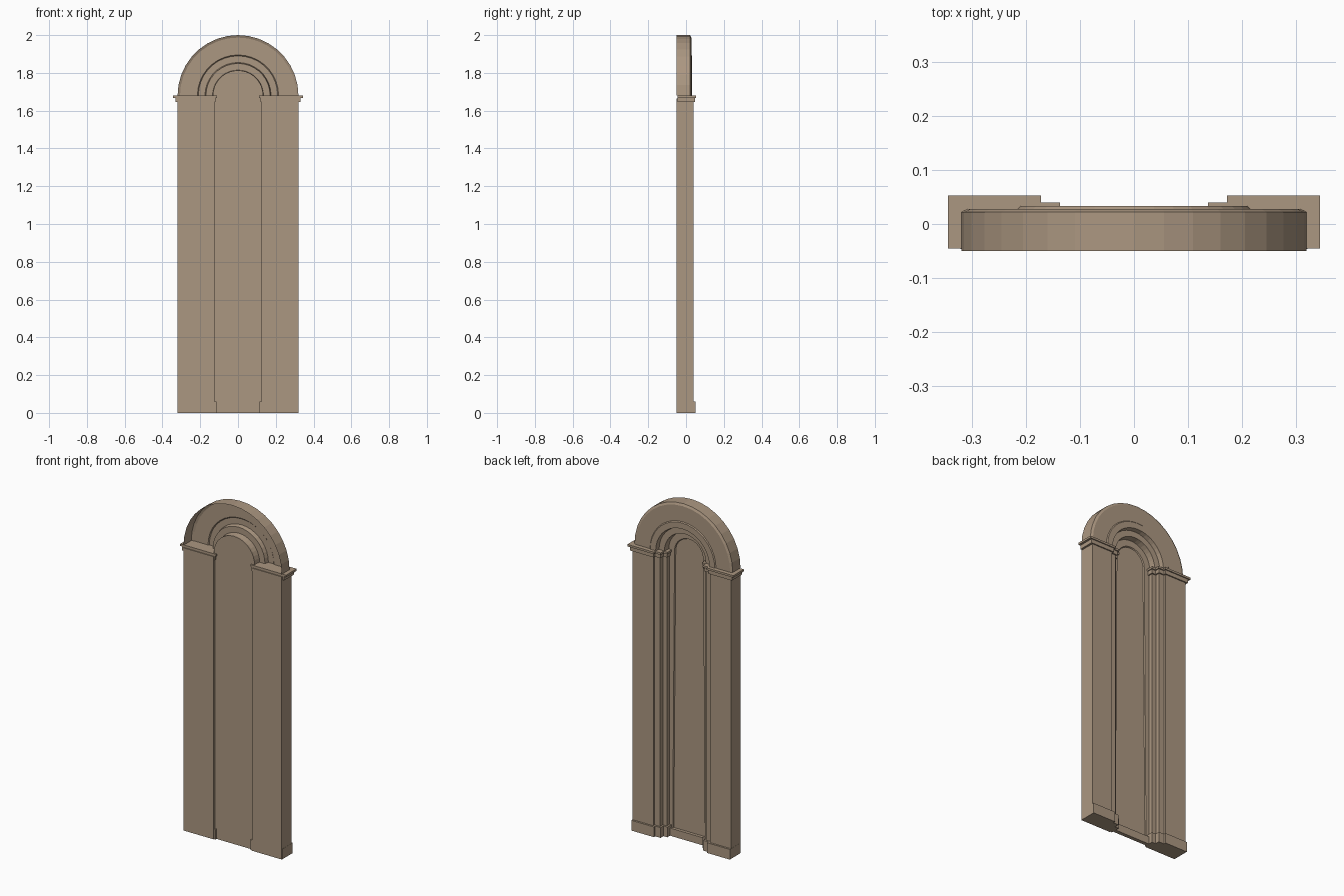
import bpy, bmesh, math

if "Cube" in bpy.data.objects:
    bpy.data.objects.remove(bpy.data.objects["Cube"])

SPRING = 1.68   # height where the arch starts
SEGS = 18
FRONT = -0.05

stone = bpy.data.materials.new("stone")
stone.diffuse_color = (0.41, 0.31, 0.22, 1)
stone.use_nodes = True
stone.node_tree.nodes["Principled BSDF"].inputs["Base Color"].default_value = stone.diffuse_color


def finish(bm, name):
    me = bpy.data.meshes.new(name)
    bm.to_mesh(me)
    bm.free()
    me.materials.append(stone)
    ob = bpy.data.objects.new(name, me)
    bpy.context.collection.objects.link(ob)
    return ob


def prism(name, plan, z0, z1, side):
    """Closed vertical prism from an xy plan, mirrored by side."""
    bm = bmesh.new()
    f = bm.faces.new([bm.verts.new((side * x, y, z0)) for x, y in plan])
    ext = bmesh.ops.extrude_face_region(bm, geom=[f])["geom"]
    bmesh.ops.translate(bm, vec=(0, 0, z1 - z0),
                        verts=[v for v in ext if isinstance(v, bmesh.types.BMVert)])
    bmesh.ops.recalc_face_normals(bm, faces=bm.faces[:])
    return finish(bm, name)


def stepped_plan(inner, outer, front):
    """Stepped pier plan, grown by inner (steps) and outer (flank)."""
    a, b = inner, 0.32 + outer
    return [(b, front), (b, 0.04 + a), (0.185 - a, 0.04 + a), (0.185 - a, 0.027 + a),
            (0.15 - a, 0.027 + a), (0.15 - a, a), (0.125 - a, a), (0.125 - a, front)]


# piers with plinths and two-tier capitals
for side, tag in ((-1, "left"), (1, "right")):
    prism(f"pier_{tag}", stepped_plan(0, 0, FRONT), 0, 1.665, side)
    prism(f"plinth_{tag}", stepped_plan(0.011, 0.001, -0.046), 0, 0.06, side)
    prism(f"capital_lower_{tag}", stepped_plan(0.007, 0.012, -0.045), 1.645, 1.668, side)
    prism(f"capital_upper_{tag}", stepped_plan(0.013, 0.025, -0.045), 1.668, SPRING, side)

# arch: open-backed moulded shell, profile as (radius, y)
profile = [(0.32, FRONT), (0.32, 0.022), (0.307, 0.028), (0.215, 0.028), (0.21, 0.033),
           (0.175, 0.033), (0.17, 0.008), (0.135, 0.008), (0.13, -0.03)]
bm = bmesh.new()
rows = []
for i in range(SEGS + 1):
    t = math.pi * i / SEGS
    rows.append([bm.verts.new((r * math.cos(t), y, SPRING + r * math.sin(t)))
                 for r, y in profile])
for r0, r1 in zip(rows, rows[1:]):
    for j in range(len(profile) - 1):
        bm.faces.new((r0[j], r0[j + 1], r1[j + 1], r1[j]))
bmesh.ops.recalc_face_normals(bm, faces=bm.faces[:])
finish(bm, "arch_moulding")

# round-headed centre panel with a sunken field on the detailed side
bm = bmesh.new()
R = 0.133
outline = [(R, 0), *[(R * math.cos(math.pi * i / SEGS), SPRING + R * math.sin(math.pi * i / SEGS))
                     for i in range(SEGS + 1)], (-R, 0)]
f = bm.faces.new([bm.verts.new((x, -0.036, z)) for x, z in outline])
ext = bmesh.ops.extrude_face_region(bm, geom=[f])["geom"]
bmesh.ops.translate(bm, vec=(0, 0.01, 0),
                    verts=[v for v in ext if isinstance(v, bmesh.types.BMVert)])
bmesh.ops.recalc_face_normals(bm, faces=bm.faces[:])
field = [g for g in ext if isinstance(g, bmesh.types.BMFace)]
bmesh.ops.inset_region(bm, faces=field, thickness=0.04)
bmesh.ops.inset_region(bm, faces=field, thickness=0.004, depth=-0.006)
finish(bm, "centre_panel")

# sill between the plinths
prism("sill", [(0.125, -0.036), (0.125, -0.014), (-0.125, -0.014), (-0.125, -0.036)], 0, 0.045, 1)
